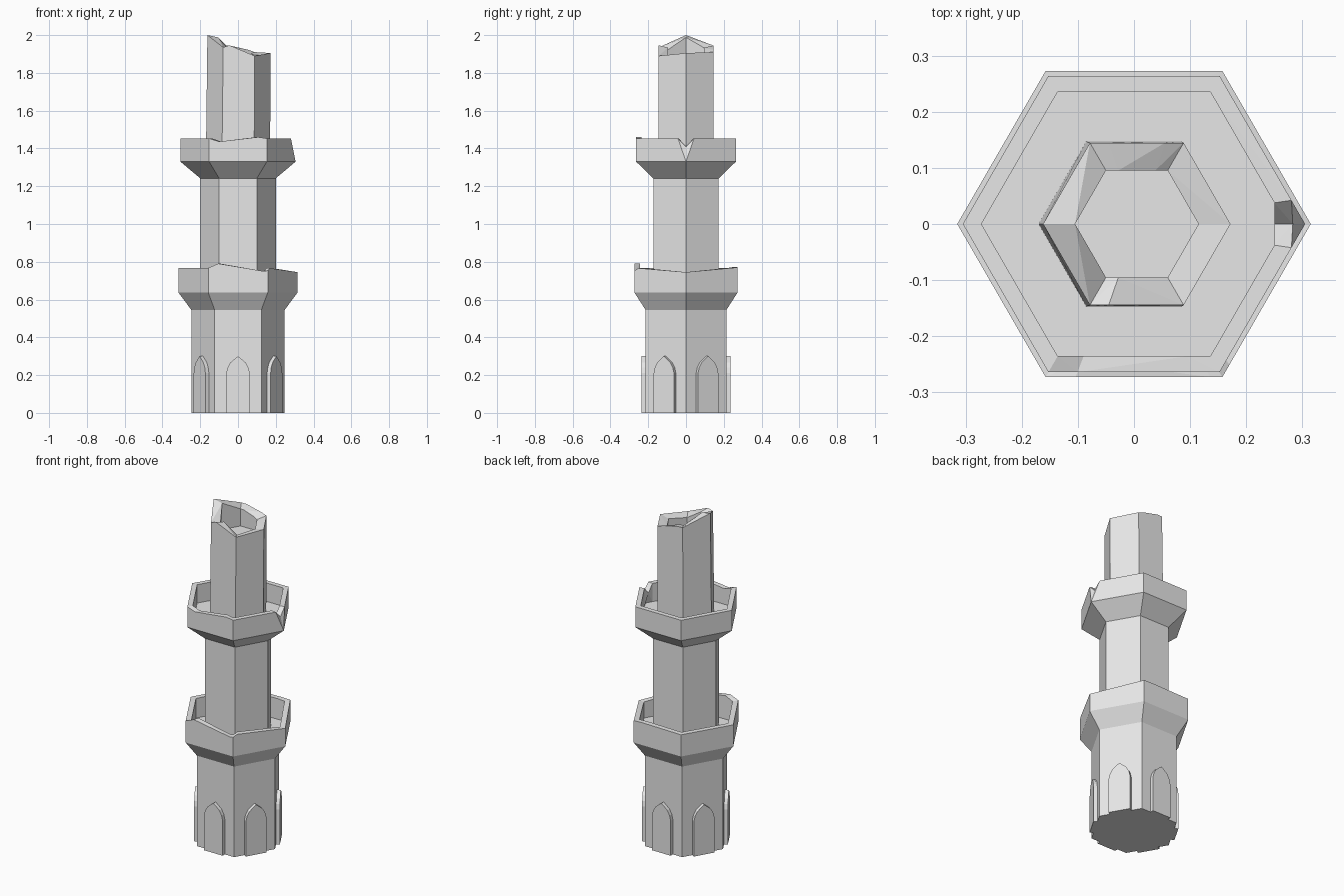
import bpy, bmesh
from math import cos, sin, pi, floor
from mathutils import Vector, Matrix

cube = bpy.data.objects.get("Cube")
if cube:
    bpy.data.objects.remove(cube, do_unlink=True)

stone = bpy.data.materials.new("grey_stone")
stone.use_nodes = True
GREY = (0.8, 0.8, 0.8, 1)
stone.diffuse_color = GREY
stone.node_tree.nodes["Principled BSDF"].inputs["Base Color"].default_value = GREY


def finish(bm, name):
    bmesh.ops.recalc_face_normals(bm, faces=bm.faces)
    mesh = bpy.data.meshes.new(name)
    bm.to_mesh(mesh)
    bm.free()
    mesh.materials.append(stone)
    obj = bpy.data.objects.new(name, mesh)
    bpy.context.collection.objects.link(obj)
    return obj


def hex_point(t, r, z, shift=0):
    """Point on a hexagon outline; whole t values are corners, counted from +x."""
    k = floor(t)
    a, b = (Vector((cos(i * pi / 3), sin(i * pi / 3), 0)) for i in (k, k + 1))
    return a.lerp(b, t - k) * r + Vector((shift, 0, z))


def hex_prism(name, r, z0, z1):
    bm = bmesh.new()
    low, high = ([bm.verts.new(hex_point(t, r, z)) for t in range(6)] for z in (z0, z1))
    bm.faces.new(low)
    bm.faces.new(high)
    for i in range(6):
        j = (i + 1) % 6
        bm.faces.new((low[i], low[j], high[j], high[i]))
    return finish(bm, name)


def broken_cup(name, rings, rim, r_out, r_in, z_floor, shift=0, dip=0):
    """Hexagonal cup with a ragged rim; rim entries are (t, height, inset)."""
    bm = bmesh.new()
    columns = []
    for t, z, inset in rim:
        pts = [hex_point(t, r, h) for r, h in rings]
        pts.append(hex_point(t, r_out - inset, z, shift))
        pts.append(hex_point(t, r_in - inset, z - dip, shift))
        pts.append(hex_point(t, r_in, z_floor, shift))
        columns.append([bm.verts.new(p) for p in pts])
    top = len(rings)
    for i, a in enumerate(columns):
        b = columns[(i + 1) % len(columns)]
        for k in range(len(a) - 1):
            quad = (a[k], b[k], b[k + 1], a[k + 1])
            if k < top - 1:
                bm.faces.new(quad)
            elif a[top].co.z < b[top].co.z:
                bm.faces.new((a[k], b[k], b[k + 1]))
                bm.faces.new((a[k], b[k + 1], a[k + 1]))
            else:
                bm.faces.new((a[k], b[k], a[k + 1]))
                bm.faces.new((b[k], b[k + 1], a[k + 1]))
    bm.faces.new([c[0] for c in columns])
    bm.faces.new([c[-1] for c in columns])
    return finish(bm, name)


# Stacked shafts
hex_prism("base_shaft", 0.247, 0, 0.55)
hex_prism("middle_shaft", 0.2, 0.62, 1.25)

# Balconies with worn parapets
lower_rim = [(0, 0.745, 0), (1, 0.77, 0), (1.18, 0.772, 0), (2, 0.768, 0),
             (3, 0.766, 0), (4, 0.768, 0), (4.17, 0.79, 0), (4.93, 0.75, 0),
             (5, 0.753, 0), (5.08, 0.766, 0)]
broken_cup("lower_balcony", [(0.247, 0.545), (0.315, 0.637)], lower_rim, 0.315, 0.28, 0.648)

upper_rim = [(0, 1.41, 0.022), (0.16, 1.452, 0), (1, 1.453, 0), (2, 1.453, 0),
             (3, 1.453, 0), (4, 1.453, 0), (4.17, 1.436, 0), (4.85, 1.46, 0),
             (5, 1.453, 0), (5.84, 1.452, 0)]
broken_cup("upper_balcony", [(0.2, 1.242), (0.305, 1.33)], upper_rim, 0.305, 0.272, 1.342)

# Hollow, snapped-off top shaft
top_rim = [(0, 1.905, 0), (1, 1.91, 0), (1.2, 1.922, 0), (1.8, 1.945, 0), (2, 1.945, 0),
           (3, 2.0, 0), (4, 1.935, 0), (4.2, 1.946, 0), (5, 1.89, 0)]
broken_cup("top_shaft", [(0.17, 1.33)], top_rim, 0.167, 0.11, 1.83, shift=0.005, dip=0.012)

# Raised pointed-arch panels around the base
half = [(0.062, 0), (0.062, 0.21), (0.055, 0.24), (0.04, 0.267), (0.02, 0.284)]
arch = half + [(0, 0.3)] + [(-x, z) for x, z in reversed(half)]
for n in range(6):
    bm = bmesh.new()
    face = bm.faces.new([bm.verts.new((x, -0.205, z)) for x, z in arch])
    out = bmesh.ops.extrude_face_region(bm, geom=[face])
    bmesh.ops.translate(bm, vec=(0, -0.03, 0),
                        verts=[g for g in out["geom"] if isinstance(g, bmesh.types.BMVert)])
    bmesh.ops.transform(bm, matrix=Matrix.Rotation(n * pi / 3, 4, "Z"), verts=bm.verts)
    finish(bm, f"arch_panel_{n + 1}")
